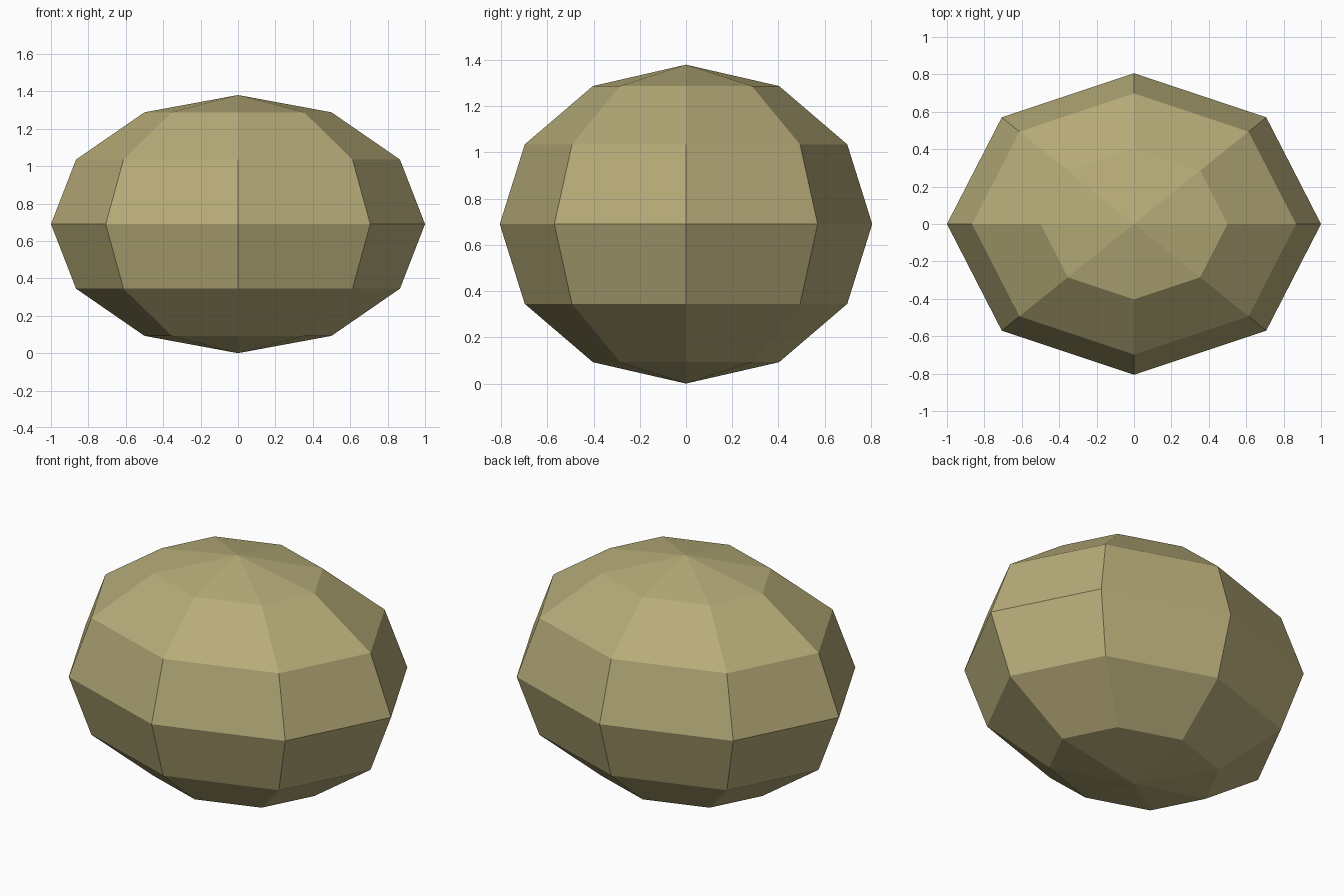
import bpy
import bmesh
from mathutils import Matrix

if "Cube" in bpy.data.objects:
    bpy.data.objects.remove(bpy.data.objects["Cube"])

HALF_SIZE = (1.0, 0.806, 0.69)

# Single flat stone colour
stone = bpy.data.materials.new("sandy stone")
stone.diffuse_color = (0.47, 0.41, 0.19, 1.0)
stone.use_nodes = True
stone.node_tree.nodes["Principled BSDF"].inputs["Base Color"].default_value = stone.diffuse_color

# Boulder: a coarse faceted sphere, squashed and resting on the ground
bm = bmesh.new()
bmesh.ops.create_uvsphere(bm, u_segments=8, v_segments=6, radius=1.0)
bmesh.ops.transform(
    bm,
    matrix=Matrix.Translation((0, 0, HALF_SIZE[2])) @ Matrix.Diagonal((*HALF_SIZE, 1.0)),
    verts=bm.verts,
)
for face in bm.faces:
    face.smooth = False

mesh = bpy.data.meshes.new("boulder")
bm.to_mesh(mesh)
bm.free()
mesh.materials.append(stone)
bpy.context.collection.objects.link(bpy.data.objects.new("boulder", mesh))
